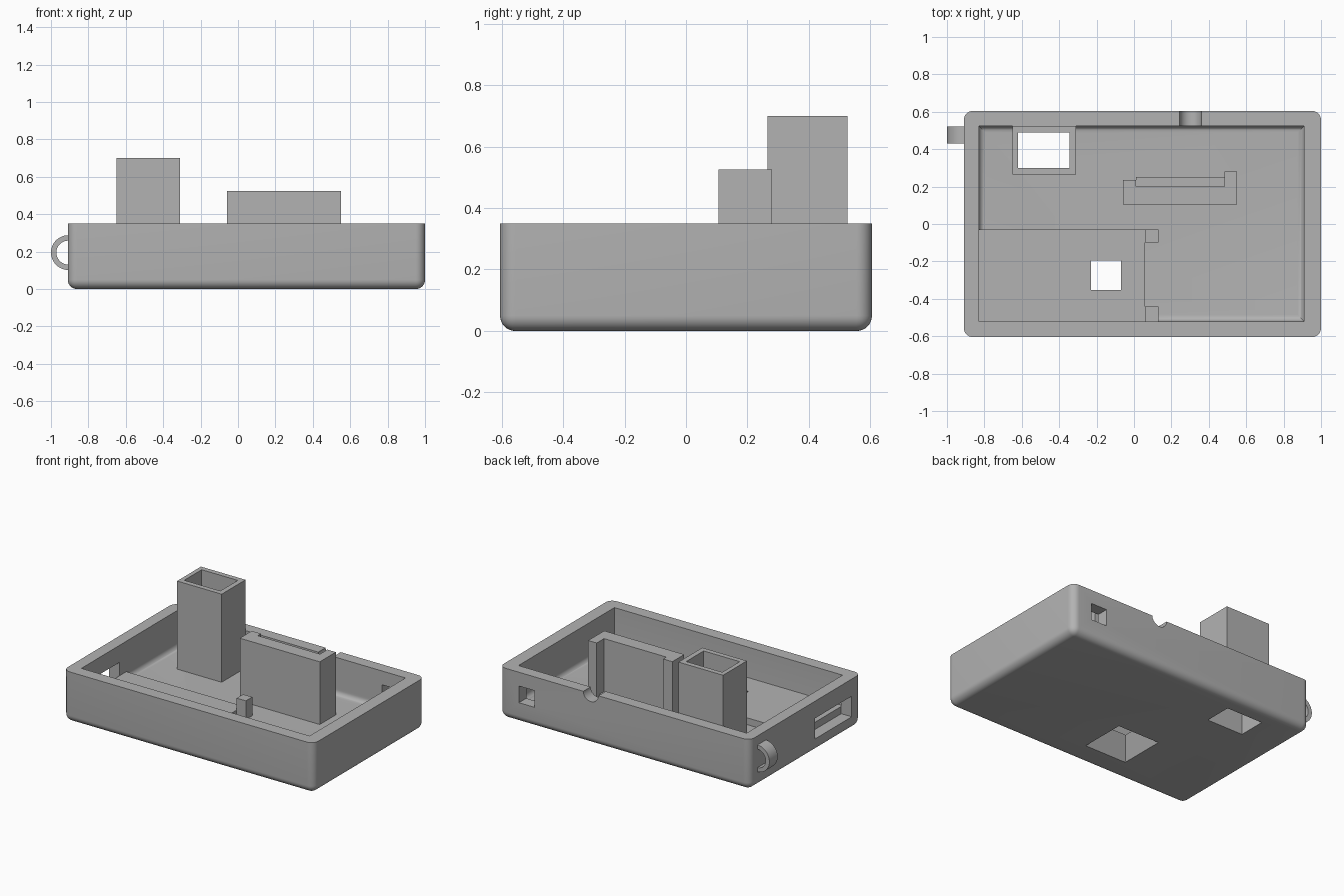
import bpy, bmesh, math

cube = bpy.data.objects.get("Cube")
if cube:
    bpy.data.objects.remove(cube, do_unlink=True)

grey = bpy.data.materials.new("plain grey")
grey.use_nodes = True
colour = (0.45, 0.45, 0.45, 1)
grey.diffuse_color = colour
grey.node_tree.nodes["Principled BSDF"].inputs["Base Color"].default_value = colour


def finish(name, bm):
    bmesh.ops.recalc_face_normals(bm, faces=bm.faces[:])
    mesh = bpy.data.meshes.new(name)
    bm.to_mesh(mesh)
    bm.free()
    mesh.materials.append(grey)
    obj = bpy.data.objects.new(name, mesh)
    bpy.context.collection.objects.link(obj)
    return obj


def box(name, xs, ys, zs, radius=0, upright=False):
    """Box from ranges; rounds the bottom edges, and the upright ones if asked."""
    bm = bmesh.new()
    bmesh.ops.create_cube(bm, size=1)
    for v in bm.verts:
        v.co = [r[0] if c < 0 else r[1] for c, r in zip(v.co, (xs, ys, zs))]
    if radius:
        low = lambda v: v.co.z < zs[0] + 1e-4
        edges = [e for e in bm.edges if all(low(v) for v in e.verts)
                 or (upright and any(low(v) for v in e.verts))]
        bmesh.ops.bevel(bm, geom=edges, offset=radius, segments=8,
                        profile=0.5, affect='EDGES')
    return finish(name, bm)


def prism(name, profile, ys):
    """Extrude an (x, z) outline along y."""
    bm = bmesh.new()
    face = bm.faces.new([bm.verts.new((x, ys[0], z)) for x, z in profile])
    new = bmesh.ops.extrude_face_region(bm, geom=[face])["geom"]
    moved = [v for v in new if isinstance(v, bmesh.types.BMVert)]
    bmesh.ops.translate(bm, verts=moved, vec=(0, ys[1] - ys[0], 0))
    return finish(name, bm)


def arc(cx, cz, r, start, end, n=24):
    angles = [math.radians(start + (end - start) * i / n) for i in range(n + 1)]
    return [(cx + r * math.cos(a), cz + r * math.sin(a)) for a in angles]


def cut(target, *cutters):
    bpy.context.view_layer.objects.active = target
    for c in cutters:
        c.hide_render = True
        mod = target.modifiers.new("cut", 'BOOLEAN')
        mod.operation = 'DIFFERENCE'
        mod.solver = 'EXACT'
        mod.object = c
        bpy.ops.object.modifier_apply(modifier=mod.name)


def smooth(obj):
    bpy.ops.object.select_all(action='DESELECT')
    obj.select_set(True)
    bpy.context.view_layer.objects.active = obj
    bpy.ops.object.shade_smooth_by_angle(angle=math.radians(35))


# Main solids
case = box("case", (-0.91, 1), (-0.605, 0.605), (0, 0.35), 0.05, True)
tower = box("tower", (-0.65, -0.31), (0.265, 0.525), (0.06, 0.70))
platform = box("platform", (-0.83, 0.06), (-0.52, -0.03), (0.06, 0.14))

# Cutters
cavity = box("cavity_cutter", (-0.83, 0.91), (-0.52, 0.525), (0.093, 0.5), 0.035)
shaft = box("shaft_cutter", (-0.62, -0.345), (0.30, 0.49), (-0.1, 0.9))
side_port = box("side_port_cutter", (-1, -0.81), (-0.505, -0.105), (0.09, 0.232))
back_port = box("back_port_cutter", (0.73, 0.85), (0.5, 0.7), (0.14, 0.255))
notch = prism("notch_cutter", arc(0.302, 0.352, 0.058, 0, 360, 40)[:-1], (0.5, 0.7))

# Tapered window that narrows upwards through the floor and platform
window = box("window_cutter", (-0.5, 0.5), (-0.5, 0.5), (-0.001, 0.141))
for v in window.data.vertices:
    top = v.co.z > 0.1
    size, cx, cy = (0.157, -0.15, -0.275) if top else (0.32, -0.13, -0.27)
    v.co.x = cx + v.co.x * size
    v.co.y = cy + v.co.y * size

cut(case, cavity, shaft, window, side_port, back_port, notch)
cut(tower, shaft)
cut(platform, window)
for c in (cavity, shaft, window, side_port, back_port, notch):
    bpy.data.objects.remove(c, do_unlink=True)

# Stop posts at the end of the platform
for name, ys in (("rear_post", (-0.10, -0.03)), ("front_post", (-0.52, -0.44))):
    box(name, (0.06, 0.13), ys, (0.06, 0.222))

# Upright holder with two lips and a low ledge between them
box("holder_panel", (-0.06, 0.55), (0.105, 0.2), (0.06, 0.525))
box("holder_left_lip", (-0.06, 0.01), (0.2, 0.235), (0.06, 0.525))
box("holder_right_lip", (0.485, 0.55), (0.2, 0.28), (0.06, 0.525))
box("holder_ledge", (0.01, 0.485), (0.2, 0.25), (0.06, 0.16))

# Strap loop on the side
loop_outline = arc(-0.907, 0.195, 0.093, 90, 270) + arc(-0.907, 0.195, 0.064, 270, 90)
loop = prism("strap_loop", loop_outline, (0.43, 0.52))

smooth(case)
smooth(loop)
